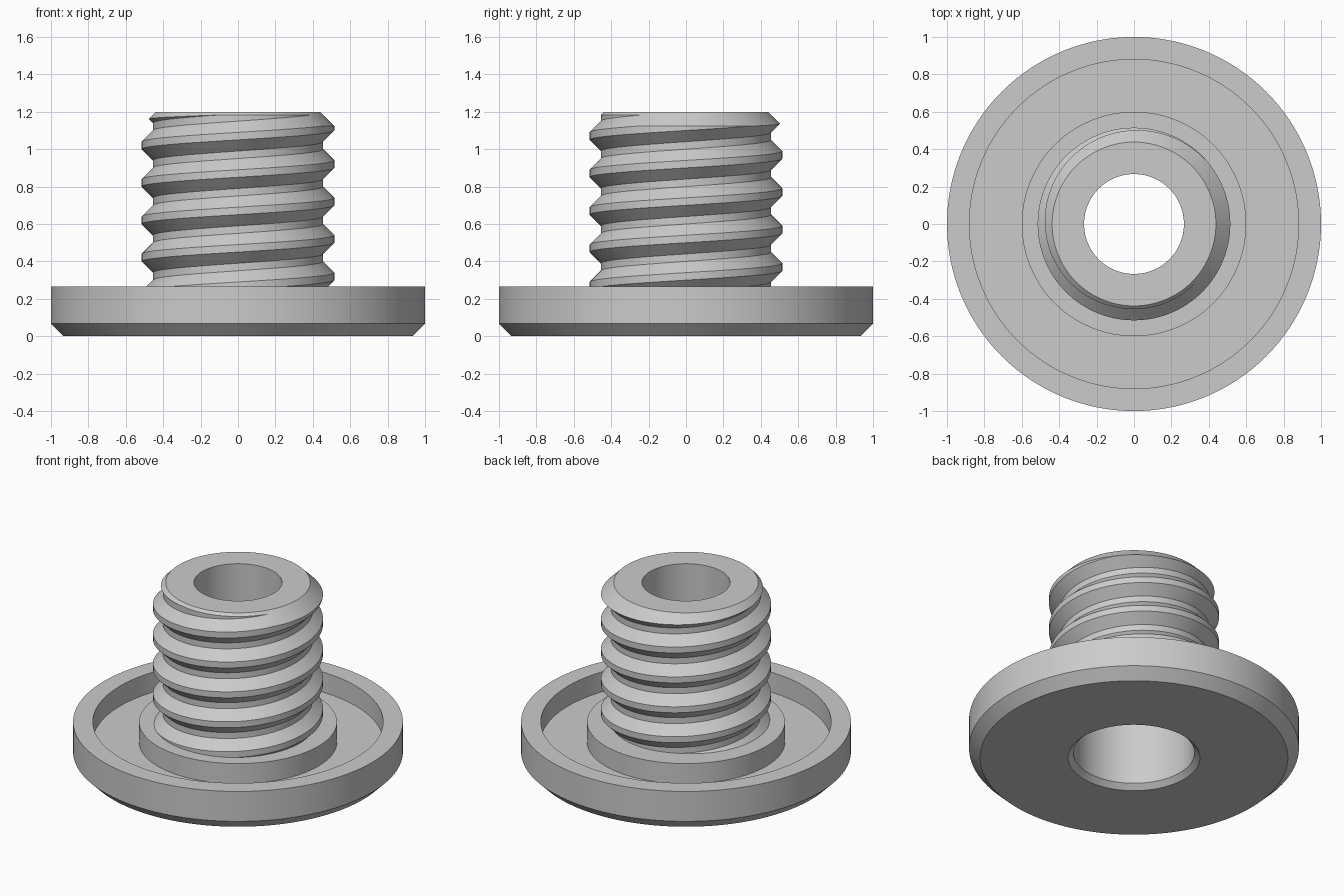
import bpy, bmesh, math

cube = bpy.data.objects.get("Cube")
if cube:
    bpy.data.objects.remove(cube, do_unlink=True)

SEG = 128          # sides of every round part
PITCH = 0.2
BORE, COUNTERBORE, STEP_Z = 0.267, 0.367, 0.667
FLANGE_TOP, FLOOR, TOP = 0.267, 0.133, 1.2

grey = bpy.data.materials.new("light grey")
grey.use_nodes = True
grey.diffuse_color = (0.6, 0.6, 0.6, 1)
grey.node_tree.nodes["Principled BSDF"].inputs["Base Color"].default_value = grey.diffuse_color


def finish(name, bm):
    bmesh.ops.recalc_face_normals(bm, faces=bm.faces)
    mesh = bpy.data.meshes.new(name)
    bm.to_mesh(mesh)
    bm.free()
    mesh.materials.append(grey)
    obj = bpy.data.objects.new(name, mesh)
    bpy.context.collection.objects.link(obj)
    return obj


def lathe(name, profile):
    """Revolve a closed (radius, height) profile around z."""
    bm = bmesh.new()
    rings = []
    for i in range(SEG):
        a = math.tau * i / SEG
        rings.append([bm.verts.new((r * math.cos(a), r * math.sin(a), z)) for r, z in profile])
    for i in range(SEG):
        p, q = rings[i], rings[(i + 1) % SEG]
        for j in range(len(profile)):
            k = (j + 1) % len(profile)
            bm.faces.new((p[j], q[j], q[k], p[k]))
    return finish(name, bm)


def helix(name, root, crest, start, turns):
    """Solid right-handed screw with flat crests and roots, capped at both ends."""
    tooth = [(crest, -0.02), (crest, 0.02), (root, 0.08), (root, 0.12)]
    n = len(tooth)
    bm = bmesh.new()
    cols = []
    for i in range(SEG):
        a = math.tau * i / SEG
        cols.append([bm.verts.new((r * math.cos(a), r * math.sin(a),
                                   start + PITCH * (t + i / SEG) + dz))
                     for t in range(turns) for r, dz in tooth])
    rows = n * turns
    for i in range(SEG):
        last = i == SEG - 1
        shift = n if last else 0      # the seam climbs by one pitch
        p, q = cols[i], cols[(i + 1) % SEG]
        for j in range(rows - 1 - shift):
            bm.faces.new((p[j], q[j + shift], q[j + shift + 1], p[j + 1]))
    # close each end with a fan
    middle = start + PITCH * turns / 2
    low = bm.verts.new((0, 0, start - PITCH * 2))
    high = bm.verts.new((0, 0, start + PITCH * (turns + 2)))
    for e in [e for e in bm.edges if e.is_boundary]:
        bm.faces.new((*e.verts, low if e.verts[0].co.z < middle else high))
    return finish(name, bm)


def smooth(obj):
    bpy.ops.object.select_all(action="DESELECT")
    obj.select_set(True)
    bpy.context.view_layer.objects.active = obj
    bpy.ops.object.shade_smooth_by_angle(angle=math.radians(25))


# flange: chamfered dish with a raised rim, a ring groove and a central collar
flange = lathe("flange", [
    (0.4, 0), (0.933, 0), (1, 0.067), (1, FLANGE_TOP), (0.88, FLANGE_TOP),
    (0.88, FLOOR), (0.6, FLOOR), (0.6, FLANGE_TOP),
    (COUNTERBORE, FLANGE_TOP), (COUNTERBORE, 0.033)])
smooth(flange)

# threaded shaft: screw solid trimmed to a chamfered, bored sleeve
shaft = helix("threaded_shaft", 0.455, 0.515, -0.28, 10)
sleeve = lathe("shaft_trim", [
    (BORE, TOP), (0.438, TOP), (0.638, TOP - 0.2), (0.638, FLANGE_TOP),
    (COUNTERBORE, FLANGE_TOP), (COUNTERBORE, STEP_Z), (BORE, STEP_Z)])
sleeve.hide_render = True
trim = shaft.modifiers.new("trim", "BOOLEAN")
trim.operation = "INTERSECT"
trim.solver = "EXACT"
trim.object = sleeve
bpy.context.view_layer.objects.active = shaft
bpy.ops.object.modifier_apply(modifier=trim.name)
bpy.data.objects.remove(sleeve, do_unlink=True)
smooth(shaft)
